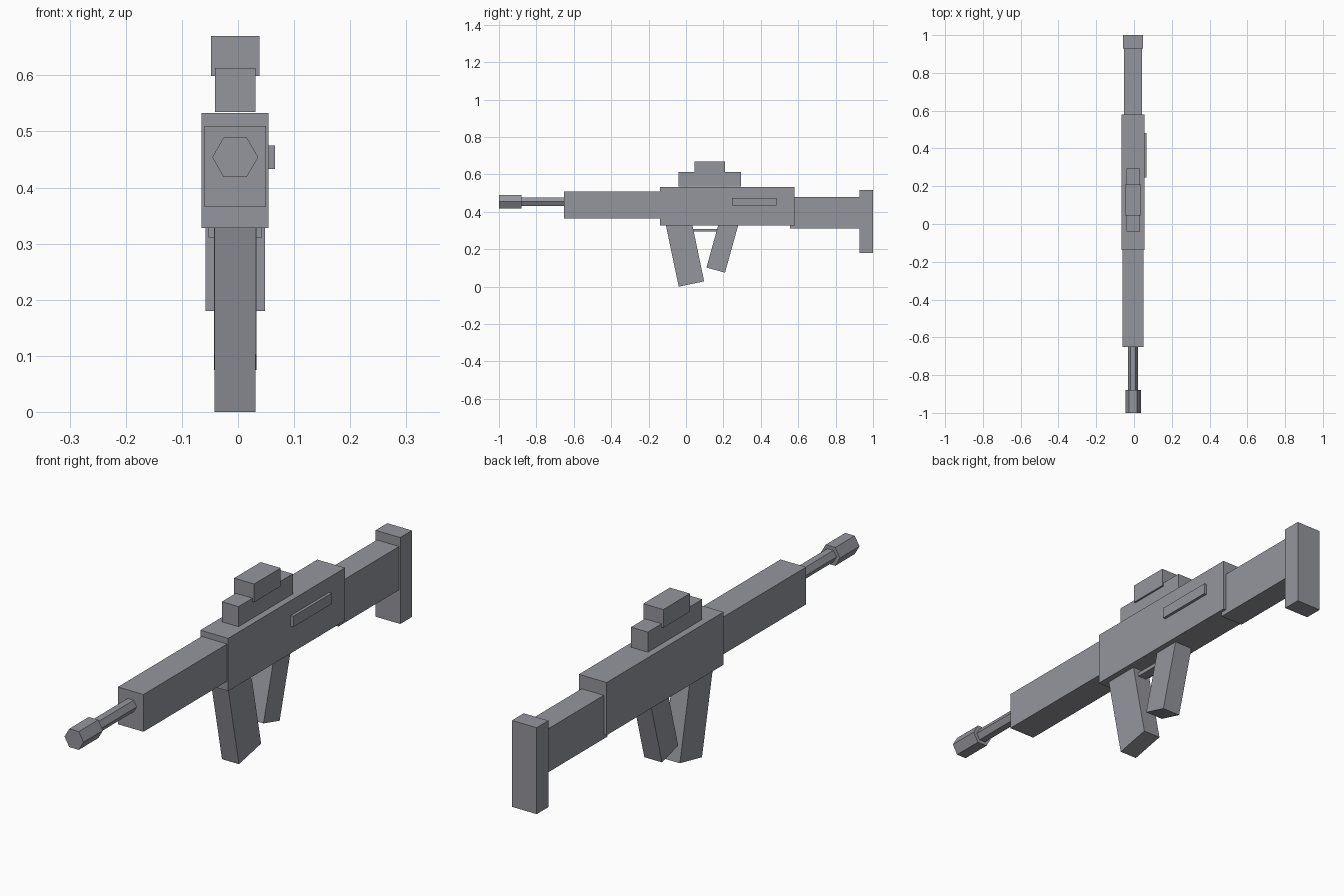
import bpy, bmesh
from math import cos, sin, pi, radians
from mathutils import Matrix, Vector

if "Cube" in bpy.data.objects:
    bpy.data.objects.remove(bpy.data.objects["Cube"])

CX = -0.005  # centre line of the body

# Dark gunmetal grey shared by all parts
metal = bpy.data.materials.new("dark_grey")
metal.diffuse_color = (0.30, 0.305, 0.335, 1)
metal.use_nodes = True
metal.node_tree.nodes["Principled BSDF"].inputs["Base Color"].default_value = metal.diffuse_color


def finish(name, bm):
    bmesh.ops.recalc_face_normals(bm, faces=bm.faces)
    mesh = bpy.data.meshes.new(name)
    bm.to_mesh(mesh)
    bm.free()
    mesh.materials.append(metal)
    obj = bpy.data.objects.new(name, mesh)
    bpy.context.collection.objects.link(obj)
    return obj


def box(name, x, y, z):
    """Box from (min, max) ranges, with its origin at its centre."""
    bm = bmesh.new()
    size = [r[1] - r[0] for r in (x, y, z)]
    bmesh.ops.create_cube(bm, size=1)
    bmesh.ops.scale(bm, vec=size, verts=bm.verts)
    obj = finish(name, bm)
    obj.location = [(r[0] + r[1]) / 2 for r in (x, y, z)]
    return obj


def leaning_box(name, width, depth, length, foot, angle):
    """Box standing on its foot point (y, z), tilted about x."""
    bm = bmesh.new()
    bmesh.ops.create_cube(bm, size=1, matrix=Matrix.Translation((0, 0, 0.5)))
    bmesh.ops.scale(bm, vec=(width, depth, length), verts=bm.verts)
    obj = finish(name, bm)
    obj.location = (CX, *foot)
    obj.rotation_euler.x = radians(angle)
    return obj


def hex_rod(name, radius, y0, y1, z):
    """Six-sided rod along y with corners pointing sideways."""
    bm = bmesh.new()
    ring = [bm.verts.new((radius * cos(i * pi / 3), 0, radius * sin(i * pi / 3)))
            for i in range(6)]
    face = bm.faces.new(ring)
    out = bmesh.ops.extrude_face_region(bm, geom=[face], use_keep_orig=True)
    moved = [v for v in out["geom"] if isinstance(v, bmesh.types.BMVert)]
    bmesh.ops.translate(bm, vec=Vector((0, y1 - y0, 0)), verts=moved)
    obj = finish(name, bm)
    obj.location = (CX, y0, z)
    return obj


# Main body
box("receiver", (-0.065, 0.0545), (-0.138, 0.580), (0.328, 0.533))
box("handguard", (-0.060, 0.050), (-0.652, -0.13), (0.365, 0.510))
box("side_port", (0.045, 0.0655), (0.246, 0.483), (0.433, 0.475))

# Barrel and muzzle
hex_rod("barrel", 0.026, -0.90, -0.64, 0.454)
hex_rod("muzzle", 0.041, -1.0, -0.88, 0.454)

# Stock and butt plate
box("stock", (-0.0525, 0.043), (0.556, 0.94), (0.311, 0.480))
box("butt_plate", (-0.058, 0.048), (0.928, 1.0), (0.180, 0.516))

# Sight
box("sight_base", (-0.041, 0.031), (-0.041, 0.293), (0.535, 0.613))
box("sight_top", (-0.048, 0.038), (0.045, 0.208), (0.599, 0.670))

# Magazine, grip and trigger guard
leaning_box("magazine", 0.073, 0.139, 0.36, (0.029, 0.0142), 11.8)
leaning_box("grip", 0.076, 0.103, 0.28, (0.159, 0.0885), -15.5)
box("trigger_guard", (CX - 0.018, CX + 0.018), (0.03, 0.18), (0.294, 0.309))
